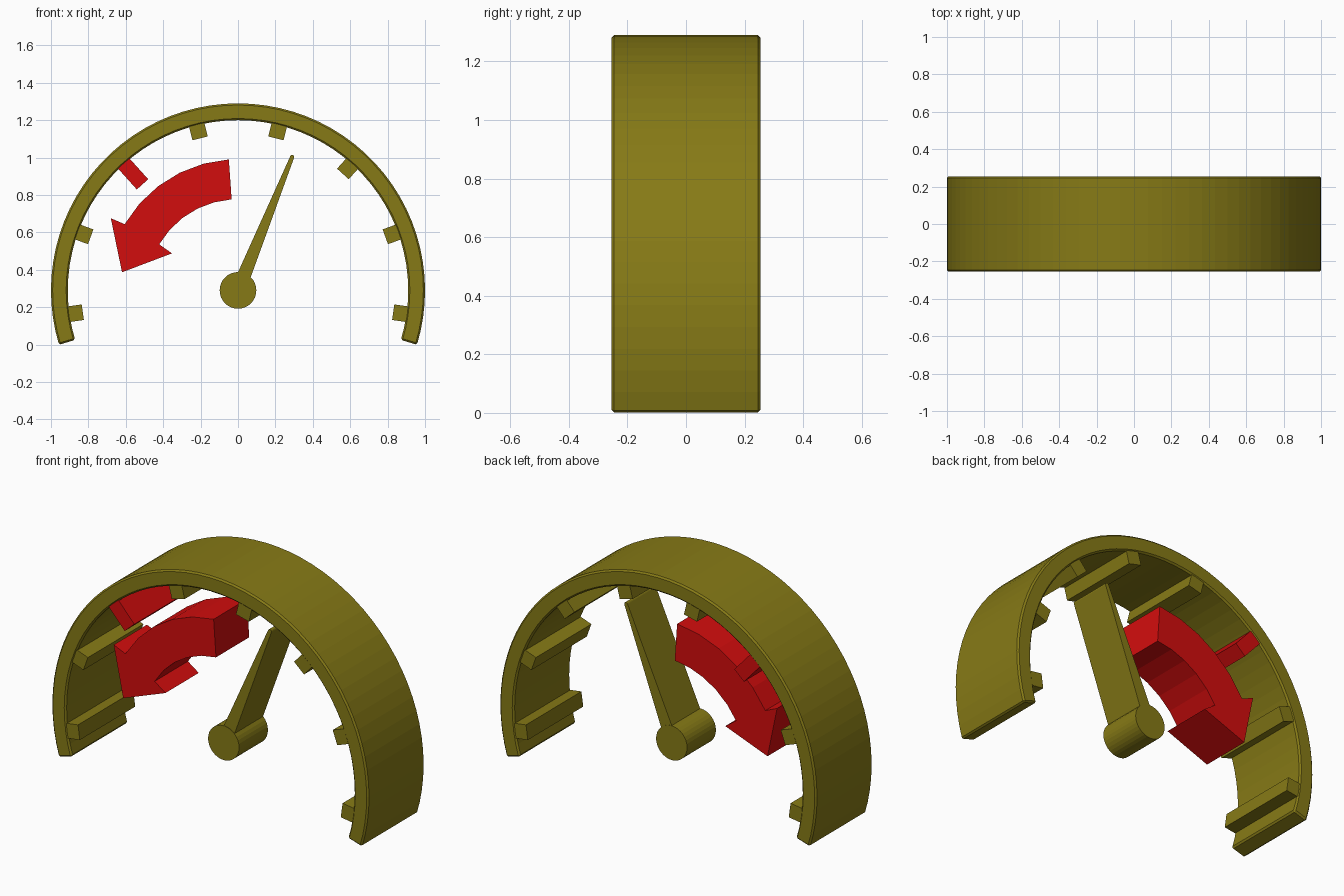
import bpy, bmesh
from math import sin, cos, radians, pi

if "Cube" in bpy.data.objects:
    bpy.data.objects.remove(bpy.data.objects["Cube"])

CZ = 0.29  # height of the dial centre


def material(name, color):
    m = bpy.data.materials.new(name)
    m.diffuse_color = color
    m.use_nodes = True
    m.node_tree.nodes["Principled BSDF"].inputs["Base Color"].default_value = m.diffuse_color
    return m


olive = material("olive", (0.24, 0.195, 0.008, 1))
red = material("red", (0.65, 0.004, 0.004, 1))


def polar(r, deg):
    return (r * cos(radians(deg)), CZ + r * sin(radians(deg)))


def arc(r, a0, a1, n):
    return [polar(r, a0 + (a1 - a0) * i / n) for i in range(n + 1)]


def prism(name, outline, half, mat):
    """Extrude an x-z outline to y = -half..half."""
    bm = bmesh.new()
    face = bm.faces.new([bm.verts.new((x, -half, z)) for x, z in outline])
    ext = bmesh.ops.extrude_face_region(bm, geom=[face], use_keep_orig=True)
    verts = [g for g in ext["geom"] if isinstance(g, bmesh.types.BMVert)]
    bmesh.ops.translate(bm, vec=(0, 2 * half, 0), verts=verts)
    bmesh.ops.recalc_face_normals(bm, faces=bm.faces)
    me = bpy.data.meshes.new(name)
    bm.to_mesh(me)
    bm.free()
    me.materials.append(mat)
    ob = bpy.data.objects.new(name, me)
    bpy.context.collection.objects.link(ob)
    return ob


def radial_bar(deg, r0, r1, w0, w1):
    """Outline of a bar pointing away from the dial centre."""
    c, s = cos(radians(deg)), sin(radians(deg))
    return [(r * c - w * s, CZ + r * s + w * c)
            for r, w in ((r0, -w0), (r1, -w1), (r1, w1), (r0, w0))]


# Open dial rim with a small chamfer
rim = prism("dial_rim", arc(1.0, -16.9, 196.9, 50) + arc(0.91, 196.9, -16.9, 50),
            0.255, olive)
bev = rim.modifiers.new("chamfer", "BEVEL")
bev.width = 0.009
bev.segments = 1
bev.limit_method = 'ANGLE'
bev.angle_limit = radians(40)

# Scale ticks, one of them longer and red
for i in range(8):
    a = -8 + 28 * i
    if i == 5:
        prism("red_tick", radial_bar(a, 0.763, 0.925, 0.041, 0.041), 0.25, red)
    else:
        prism("tick_%d" % i, radial_bar(a, 0.838, 0.925, 0.042, 0.042), 0.25, olive)

# Needle with a round hub
prism("needle_hub", arc(0.098, 0, 348.75, 31), 0.13, olive)
needle_angle = 67.9
bar = radial_bar(needle_angle, 0.05, 0.77, 0.038, 0.011)
tip = polar(0.77, needle_angle)
cap = [(tip[0] + 0.011 * cos(radians(needle_angle - 90) + k * pi / 6),
        tip[1] + 0.011 * sin(radians(needle_angle - 90) + k * pi / 6))
       for k in range(1, 6)]
prism("needle", bar[:2] + cap + bar[2:], 0.128, olive)

# Curved red arrow
head = [(-0.68, 0.676), (-0.62, 0.387), (-0.353, 0.488)]
prism("curved_arrow", arc(0.702, 94, 149.7, 5) + head + arc(0.488, 149.7, 94, 5),
      0.15, red)
